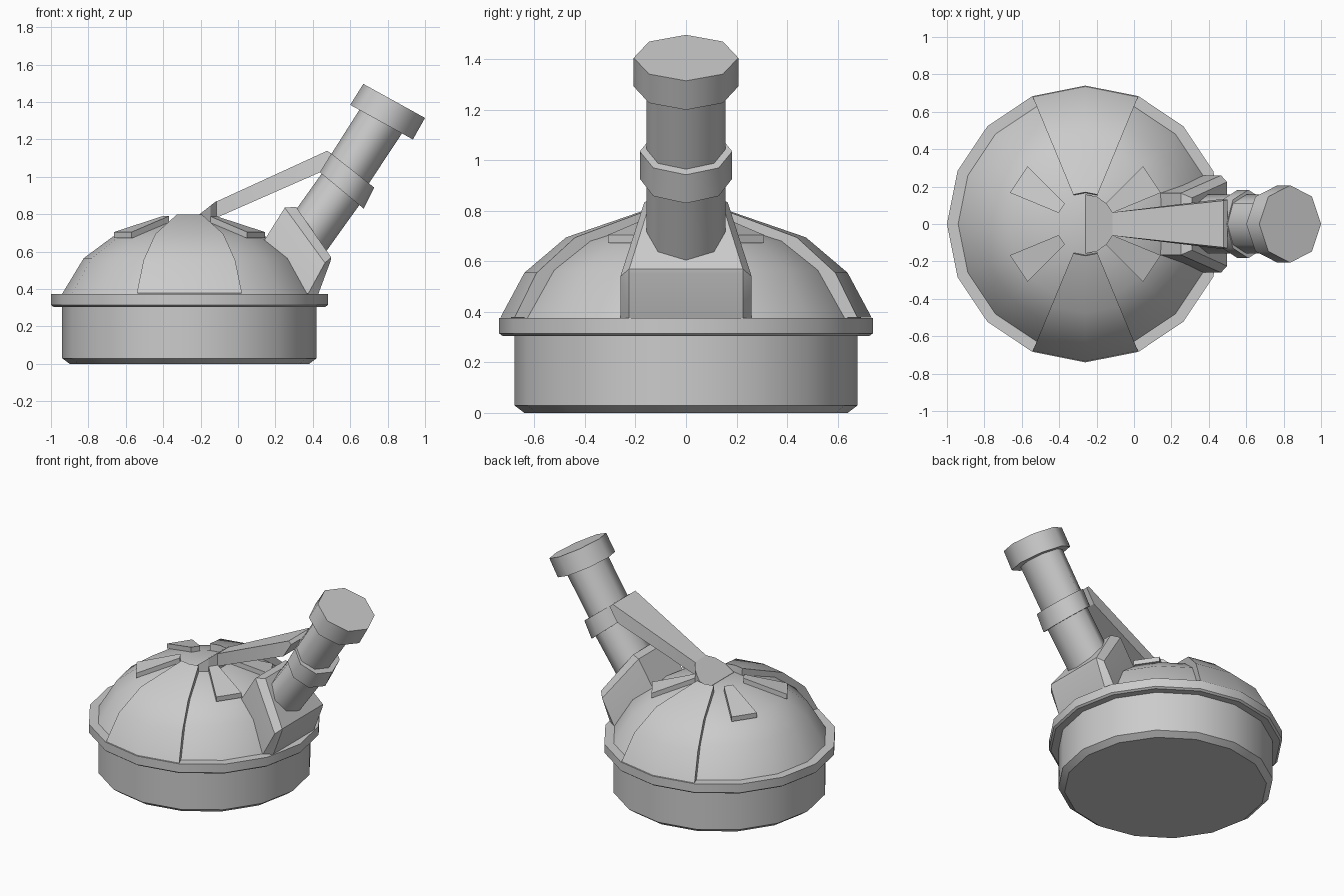
import bpy, bmesh
from math import sin, cos, radians, pi
from mathutils import Vector

if "Cube" in bpy.data.objects:
    bpy.data.objects.remove(bpy.data.objects["Cube"])

CX = -0.26  # axis of the round body


def finish(bm, name, angle=30):
    bmesh.ops.remove_doubles(bm, verts=bm.verts, dist=1e-5)
    bmesh.ops.recalc_face_normals(bm, faces=bm.faces)
    me = bpy.data.meshes.new(name)
    bm.to_mesh(me)
    bm.free()
    for p in me.polygons:
        p.use_smooth = True
    me.set_sharp_from_angle(angle=radians(angle))
    ob = bpy.data.objects.new(name, me)
    bpy.context.collection.objects.link(ob)
    return ob


def polar(r, deg, z):
    return Vector((CX + r * cos(radians(deg)), r * sin(radians(deg)), z))


def lathe(name, profile, angles, closed=False):
    """Open profile spun full circle, or closed section swept over a sector."""
    bm = bmesh.new()
    rings = [[bm.verts.new(polar(r, a, z)) for r, z in profile] for a in angles]
    n = len(profile)
    pairs = list(zip(rings, rings[1:]))
    if not closed:
        pairs.append((rings[-1], rings[0]))
    for a, b in pairs:
        for i in range(n if closed else n - 1):
            j = (i + 1) % n
            bm.faces.new((a[i], a[j], b[j], b[i]))
    if closed:
        bm.faces.new(rings[0])
        bm.faces.new(rings[-1])
    else:
        bm.faces.new([r[0] for r in rings])
        bm.faces.new([r[-1] for r in rings])
    return finish(bm, name)


def hull(name, points, mirror=False):
    bm = bmesh.new()
    for x, y, z in points:
        bm.verts.new((x, y, z))
        if mirror:
            bm.verts.new((x, -y, z))
    res = bmesh.ops.convex_hull(bm, input=bm.verts)
    loose = [v for v in bm.verts if not v.link_faces]
    bmesh.ops.delete(bm, geom=loose, context='VERTS')
    bmesh.ops.dissolve_limit(bm, angle_limit=radians(2), verts=bm.verts, edges=bm.edges)
    return finish(bm, name, 20)


def tube(name, rings):
    """Eight-sided tube; each ring = upper (x,z), lower (x,z), half width in y."""
    bm = bmesh.new()
    loops = []
    for (x0, z0), (x1, z1), hy in rings:
        c = Vector(((x0 + x1) / 2, 0, (z0 + z1) / 2))
        a = Vector((x0, 0, z0)) - c
        loops.append([bm.verts.new(c + a * cos(k * pi / 4) + Vector((0, hy * sin(k * pi / 4), 0)))
                      for k in range(8)])
    for a, b in zip(loops, loops[1:]):
        for i in range(8):
            j = (i + 1) % 8
            bm.faces.new((a[i], a[j], b[j], b[i]))
    bm.faces.new(loops[0])
    bm.faces.new(loops[-1])
    return finish(bm, name, 55)


# Round base, rim and dome (16 sides)
lathe("base_and_dome", [(.64, 0), (.68, .03), (.68, .305), (.727, .305), (.74, .315),
                        (.74, .375), (.68, .375), (.565, .565), (.41, .68), (.16, .755)],
      [i * 22.5 for i in range(16)])

# Raised dome panels, front and back
for name, mid in (("back_panel", 90), ("front_panel", 270)):
    lathe(name, [(.735, .378), (.64, .555), (.475, .695), (.17, .80), (.165, .74), (.40, .65), (.60, .374)],
          [mid - 22.5, mid, mid + 22.5], closed=True)

# Four sloping pads on the dome
for i, start in enumerate((22.5, 135, 202.5, 315)):
    pts = []
    for a in (start, start + 22.5):
        pts += [polar(.155, a, .79), polar(.155, a, .74), polar(.437, a, .705), polar(.437, a, .65)]
        pts[-1] = polar(.437, a, .672)
    hull(f"dome_pad_{i + 1}", pts)

# Tilted half-disc hinge on top
hinge = []
for k in (-90, -67.5, -45, -22.5, 22.5, 45, 67.5, 90):
    p = polar(.158, k, .75)
    hinge += [p, Vector((p.x, p.y, .757 + .79 * (p.x - CX)))]
hull("hinge", hinge)

# Strut from hinge to collar
hull("strut", [(-.118, .062, .867), (-.118, .062, .78),
               (.478, .125, 1.14), (.50, .13, 1.122), (.44, .13, 1.025)], mirror=True)

# Chamfered mount block for the barrel
hull("barrel_mount", [(.14, .165, .66), (.25, .165, .835), (.465, .26, .54), (.375, .26, .375),
                      (.31, .14, .84), (.498, .225, .57), (.495, .225, .55), (.43, .225, .375),
                      (.14, .165, .40)], mirror=True)

# Barrel sections, collar and end cap
tube("lower_barrel", [((.25, .74), (.42, .53), .157), ((.46, 1.035), (.66, .865), .157)])
tube("collar", [((.437, 1.025), (.672, .83), .183), ((.495, 1.128), (.728, .943), .183)])
tube("upper_barrel", [((.485, 1.10), (.69, .95), .157), ((.655, 1.368), (.885, 1.245), .157)])
tube("end_cap", [((.60, 1.385), (.935, 1.20), .207), ((.67, 1.497), (1.0, 1.315), .207)])
